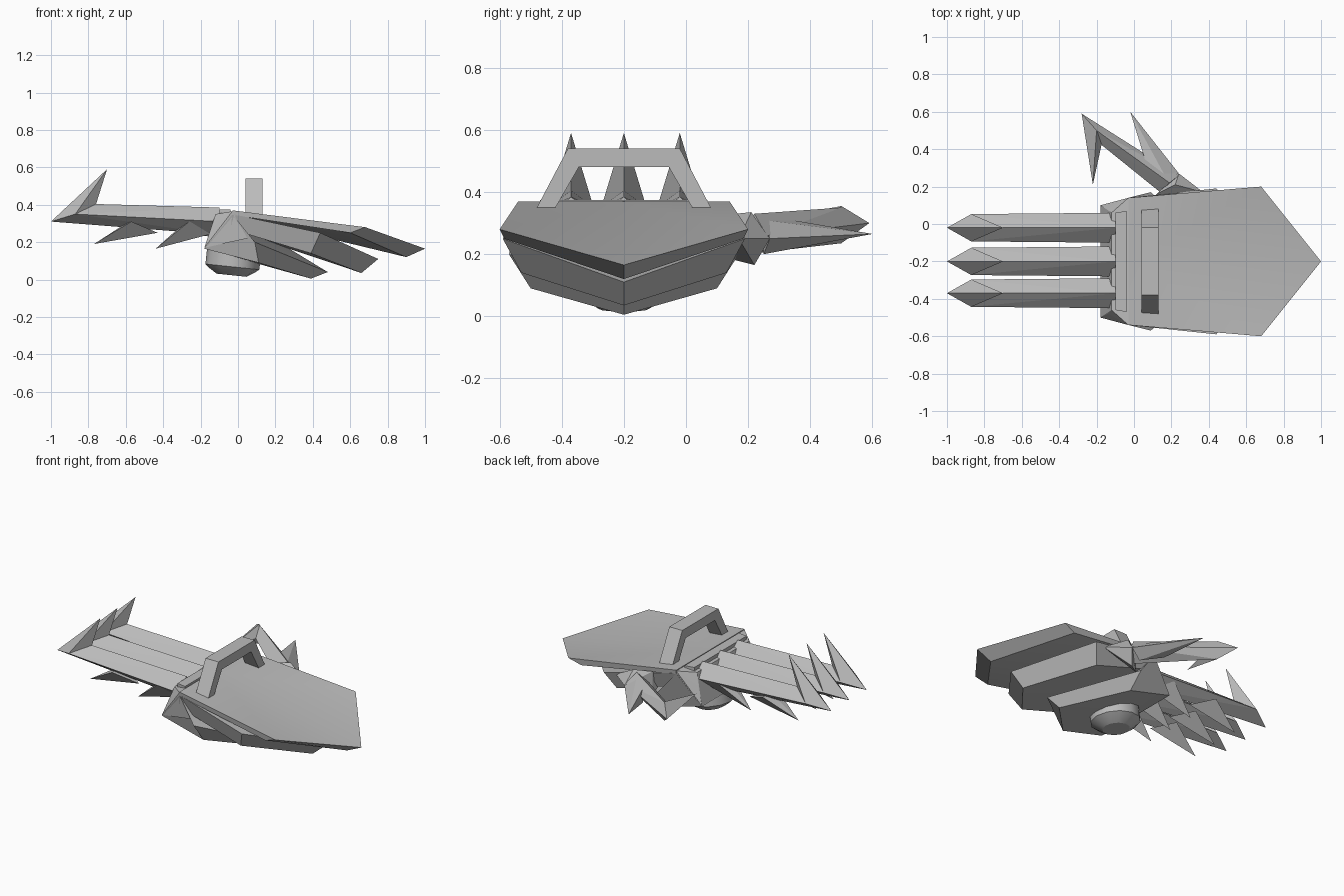
import bpy, bmesh, math
from mathutils import Matrix, Vector

cube = bpy.data.objects.get("Cube")
if cube:
    bpy.data.objects.remove(cube, do_unlink=True)

MID = -0.2  # y of the symmetry plane of the hand

steel = bpy.data.materials.new("plain_grey")
steel.use_nodes = True
steel.diffuse_color = (0.5, 0.5, 0.5, 1)
steel.node_tree.nodes["Principled BSDF"].inputs["Base Color"].default_value = steel.diffuse_color


def finish(name, bm, smooth=False):
    bmesh.ops.recalc_face_normals(bm, faces=bm.faces)
    mesh = bpy.data.meshes.new(name)
    bm.to_mesh(mesh)
    bm.free()
    mesh.materials.append(steel)
    obj = bpy.data.objects.new(name, mesh)
    bpy.context.collection.objects.link(obj)
    if smooth:
        bpy.ops.object.select_all(action="DESELECT")
        obj.select_set(True)
        bpy.context.view_layer.objects.active = obj
        bpy.ops.object.shade_smooth_by_angle(angle=math.radians(30))
    return obj


def hull(name, points, y=0.0):
    """Faceted solid around a few corner points."""
    bm = bmesh.new()
    for p in points:
        bm.verts.new(Vector(p) + Vector((0, y, 0)))
    result = bmesh.ops.convex_hull(bm, input=bm.verts)
    loose = [v for v in bm.verts if not v.link_faces]
    bmesh.ops.delete(bm, geom=loose, context="VERTS")
    return finish(name, bm)


def both(x, half, z):
    """A point and its mirror image."""
    return [(x, -half, z), (x, half, z)]


def slab(name, top, bottom):
    """Pointed armour plate; each outline is back, corner, tip as (x, half width, z)."""
    bm = bmesh.new()
    rings = []
    for back, corner, tip in (top, bottom):
        outline = [both(*back)[0], both(*corner)[0], tip, both(*corner)[1],
                   both(*back)[1], (back[0], 0, back[2])]
        ring = [bm.verts.new((x, y + MID, z)) for x, y, z in outline]
        for i in range(4):
            bm.faces.new((ring[5], ring[i], ring[i + 1]))
        rings.append(ring)
    upper, lower = rings
    for i in range(6):
        j = (i + 1) % 6
        bm.faces.new((upper[i], upper[j], lower[j], lower[i]))
    return finish(name, bm, smooth=True)


# Three fanned armour plates
slab("upper_plate",
     [(-0.03, 0.34, 0.37), (0.68, 0.4, 0.28), (1, 0, 0.165)],
     [(-0.03, 0.34, 0.345), (0.6, 0.385, 0.25), (0.9, 0, 0.12)])
slab("middle_plate",
     [(-0.03, 0.34, 0.35), (0.44, 0.39, 0.25), (0.75, 0, 0.11)],
     [(-0.04, 0.33, 0.27), (0.39, 0.33, 0.14), (0.66, 0, 0.035)])
slab("lower_plate",
     [(-0.03, 0.34, 0.35), (0.09, 0.37, 0.2), (0.48, 0, 0.04)],
     [(-0.18, 0.3, 0.165), (0.11, 0.3, 0.09), (0.39, 0, 0.005)])

# Knuckle block behind the plates
hull("knuckle_block",
     both(-0.12, 0.26, 0.35) + both(-0.03, 0.34, 0.365) + both(-0.18, 0.3, 0.17)
     + both(0.05, 0.34, 0.22) + both(-0.14, 0.28, 0.28), MID)
hull("knuckle_rail",
     both(-0.1, 0.26, 0.375) + both(-0.04, 0.27, 0.375)
     + both(-0.1, 0.26, 0.34) + both(-0.04, 0.27, 0.34), MID)

# Clawed fingers
for label, y in (("right", -0.37), ("middle", -0.2), ("left", -0.02)):
    hull(label + "_finger",
         both(-0.1, 0.08, 0.31) + both(-0.87, 0.073, 0.35)
         + [(-0.1, 0, 0.385), (-0.1, 0, 0.24), (-0.8, 0, 0.405),
            (-1, 0, 0.31), (-0.62, 0, 0.285)], y)
    hull(label + "_hook",
         both(-0.87, 0.073, 0.35) + [(-1, 0, 0.31), (-0.76, 0, 0.4), (-0.7, 0, 0.59)], y)
    for spike, x, z, root in (("outer", -0.77, 0.19, -0.6), ("inner", -0.44, 0.165, -0.29)):
        hull(label + "_" + spike + "_barb",
             both(root + 0.03, 0.07, 0.31) + [(x, 0, z), (root, 0, 0.3),
                                              (root + 0.17, 0, 0.25)], y)

# Carrying handle across the top plate
bm = bmesh.new()
arch = [(0.28, 0.35), (0.18, 0.54), (-0.18, 0.54), (-0.28, 0.35),
        (-0.22, 0.35), (-0.145, 0.48), (0.145, 0.48), (0.22, 0.35)]
face = bm.faces.new([bm.verts.new((0.04, y + MID, z)) for y, z in arch])
grown = bmesh.ops.extrude_face_region(bm, geom=[face])["geom"]
bmesh.ops.translate(bm, vec=(0.09, 0, 0),
                    verts=[g for g in grown if isinstance(g, bmesh.types.BMVert)])
finish("handle", bm)

# Round emitter under the palm
bm = bmesh.new()
profile = [(0.145, 0.1), (0.145, 0), (0.12, -0.02), (0.08, -0.045)]
rings = []
for radius, z in profile:
    rings.append(bmesh.ops.create_circle(
        bm, segments=12, radius=radius, matrix=Matrix.Translation((0, 0, z)))["verts"])
for a, b in zip(rings, rings[1:]):
    for i in range(12):
        j = (i + 1) % 12
        bm.faces.new((a[i], a[j], b[j], b[i]))
bm.faces.new(rings[0])
bm.faces.new(rings[-1])
emitter = finish("palm_emitter", bm, smooth=True)
emitter.location = (-0.03, MID, 0.068)
emitter.rotation_euler.y = math.radians(6)

# Thumb
hull("thumb_knuckle",
     [(0.24, 0.27, 0.25), (0.37, 0.17, 0.25), (0.12, 0.16, 0.33), (0.22, 0.21, 0.335),
      (0.12, 0.16, 0.18), (0.2, 0.22, 0.165), (0.1, 0.1, 0.25)])
hull("thumb_shaft",
     [(0.24, 0.26, 0.26), (0.14, 0.17, 0.26), (0.19, 0.22, 0.33), (0.17, 0.2, 0.2),
      (-0.2, 0.5, 0.35), (-0.2, 0.5, 0.235), (-0.17, 0.42, 0.3), (-0.28, 0.59, 0.3)])
hull("thumb_hook",
     [(-0.28, 0.59, 0.3), (-0.2, 0.5, 0.355), (-0.2, 0.5, 0.235),
      (-0.17, 0.44, 0.3), (-0.22, 0.21, 0.3)])
hull("thumb_barb",
     [(-0.02, 0.6, 0.265), (0.24, 0.27, 0.25), (0.06, 0.34, 0.31),
      (0.06, 0.34, 0.22), (0.17, 0.25, 0.31), (0.17, 0.25, 0.2)])
